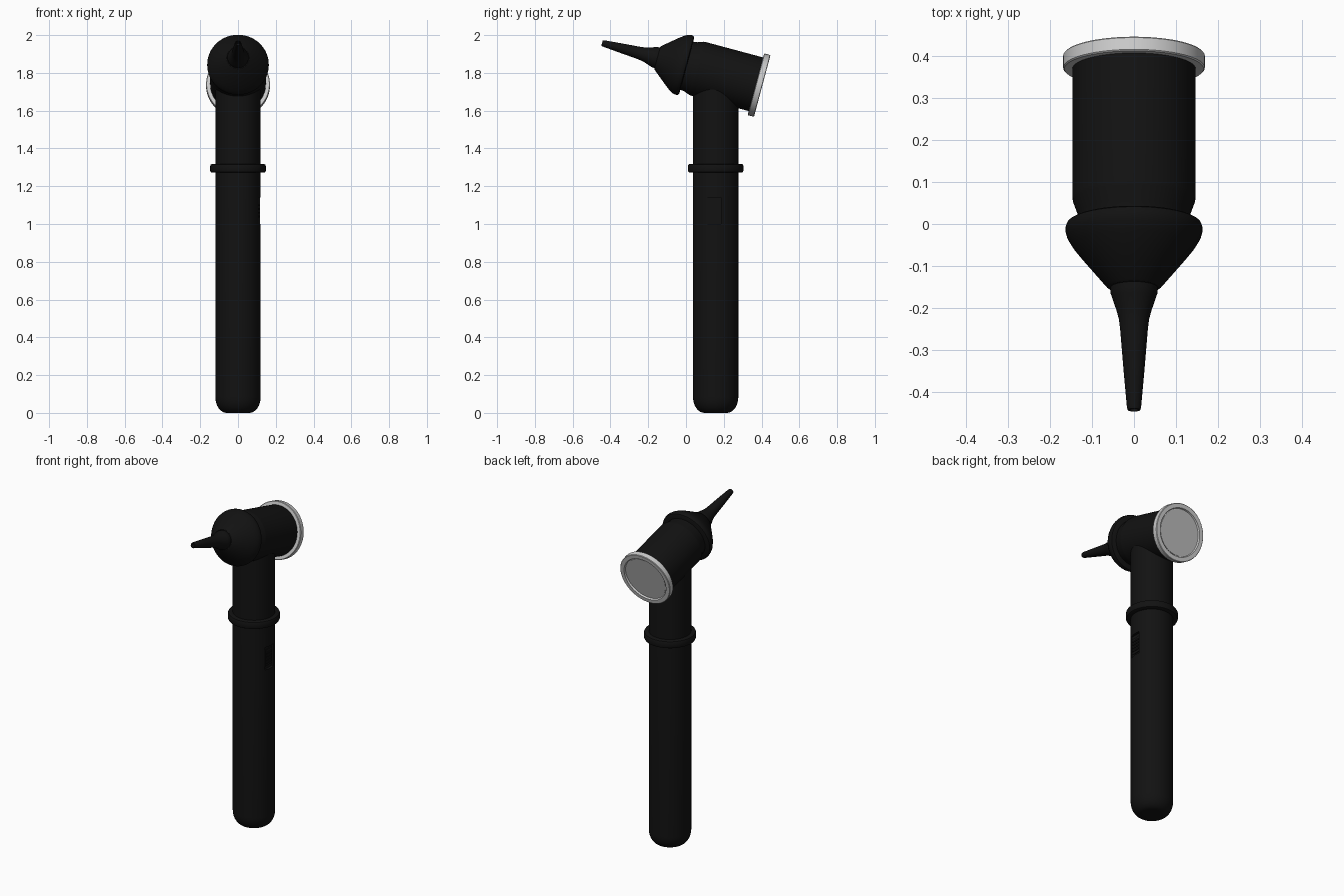
import bpy, bmesh
from math import cos, sin, pi, radians

if "Cube" in bpy.data.objects:
    bpy.data.objects.remove(bpy.data.objects["Cube"])


def material(name, rgb):
    m = bpy.data.materials.new(name)
    m.diffuse_color = (*rgb, 1)
    m.use_nodes = True
    m.node_tree.nodes["Principled BSDF"].inputs["Base Color"].default_value = m.diffuse_color
    return m


BLACK = material("black_plastic", (0.006, 0.006, 0.006))
GLASS = material("lens_grey", (0.5, 0.5, 0.5))


def finish(bm, name, mat, loc=(0, 0, 0), tilt=0):
    bmesh.ops.remove_doubles(bm, verts=bm.verts, dist=1e-5)
    bmesh.ops.recalc_face_normals(bm, faces=bm.faces)
    me = bpy.data.meshes.new(name)
    bm.to_mesh(me)
    bm.free()
    ob = bpy.data.objects.new(name, me)
    bpy.context.collection.objects.link(ob)
    ob.location = loc
    ob.rotation_euler.x = tilt
    if mat:
        me.materials.append(mat)
    return ob


def smooth(ob):
    bpy.ops.object.select_all(action='DESELECT')
    bpy.context.view_layer.objects.active = ob
    ob.select_set(True)
    bpy.ops.object.shade_smooth_by_angle(angle=radians(32))


def lathe(name, profile, mat, loc, tilt=0, n=64):
    """Revolve (radius, height) points about local z."""
    bm = bmesh.new()
    rings = [[bm.verts.new((r * cos(2 * pi * i / n), r * sin(2 * pi * i / n), h))
              for i in range(n)] for r, h in profile]
    for a, b, (ra, _), (rb, _) in zip(rings, rings[1:], profile, profile[1:]):
        for i in range(n):
            j = (i + 1) % n
            if ra == 0:
                bm.faces.new((a[0], b[j], b[i]))
            elif rb == 0:
                bm.faces.new((a[i], a[j], b[0]))
            else:
                bm.faces.new((a[i], a[j], b[j], b[i]))
    loose = [v for v in bm.verts if not v.link_faces]
    bmesh.ops.delete(bm, geom=loose, context='VERTS')
    ob = finish(bm, name, mat, loc, tilt)
    smooth(ob)
    return ob


def box(name, lo, hi, mat):
    bm = bmesh.new()
    bmesh.ops.create_cube(bm, size=1)
    for v in bm.verts:
        v.co = [l + (c + 0.5) * (h - l) for c, l, h in zip(v.co, lo, hi)]
    return finish(bm, name, mat)


# Handle with rounded end and a recess for the switch
HY = 0.157
corner = [(0.06 + 0.06 * sin(a), 0.085 - 0.085 * cos(a))
          for a in (i * pi / 16 for i in range(9))]
handle = lathe("handle", [(0, 0)] + corner + [(0.12, 1.28), (0.12, 1.72), (0, 1.72)],
               BLACK, (0, HY, 0))
cutter = box("switch_recess_cutter", (0.104, 0.108, 1.0), (0.2, 0.184, 1.14), None)
cutter.hide_render = True
cutter.hide_viewport = True
cut = handle.modifiers.new("recess", 'BOOLEAN')
cut.object = cutter
cut.operation = 'DIFFERENCE'
cut.solver = 'EXACT'

# Sliding switch with grip ridges
box("switch_slider", (0.095, 0.114, 1.02), (0.109, 0.178, 1.12), BLACK)
for k in range(4):
    z = 1.035 + k * 0.02
    box(f"switch_ridge_{k + 1}", (0.105, 0.118, z), (0.114, 0.174, z + 0.009), BLACK)

# Collar ring on the handle
lathe("handle_collar", [(0.11, 1.272), (0.138, 1.272), (0.144, 1.275), (0.147, 1.282),
                        (0.147, 1.308), (0.144, 1.315), (0.138, 1.318), (0.11, 1.318),
                        (0.11, 1.272)], BLACK, (0, HY, 0))

# Tilted head: local z runs backwards and 15 degrees down
HEAD = (0, 0, 1.839)
TILT = radians(-105)
lathe("head_barrel", [(0, -0.01), (0.13, -0.01), (0.134, 0.025), (0.146, 0.058),
                      (0.147, 0.068), (0.147, 0.39), (0, 0.39)], BLACK, HEAD, TILT)
lathe("head_cone", [(0, 0.004), (0.153, 0.004), (0.160, 0.0), (0.163, -0.008),
                    (0.163, -0.02), (0.159, -0.033), (0.146, -0.055), (0.125, -0.082),
                    (0.066, -0.153), (0.06, -0.157), (0, -0.157)], BLACK, HEAD, TILT)

# Ear tip with an open end
lathe("ear_tip", [(0, -0.14), (0.056, -0.14), (0.056, -0.17), (0.052, -0.182),
                  (0.042, -0.212), (0.036, -0.235), (0.033, -0.26), (0.025, -0.36),
                  (0.017, -0.452), (0.015, -0.459), (0.012, -0.46), (0.01, -0.456),
                  (0.014, -0.40), (0, -0.40)], BLACK, HEAD, TILT)

# Lens rim and lens at the back
lathe("lens_rim", [(0.13, 0.383), (0.166, 0.383), (0.169, 0.386), (0.169, 0.415),
                   (0.166, 0.418), (0.142, 0.418), (0.138, 0.408), (0.13, 0.408),
                   (0.13, 0.383)], None, HEAD, TILT)
lathe("lens", [(0, 0.39), (0.134, 0.39), (0.134, 0.411), (0, 0.411)], GLASS, HEAD, TILT)
